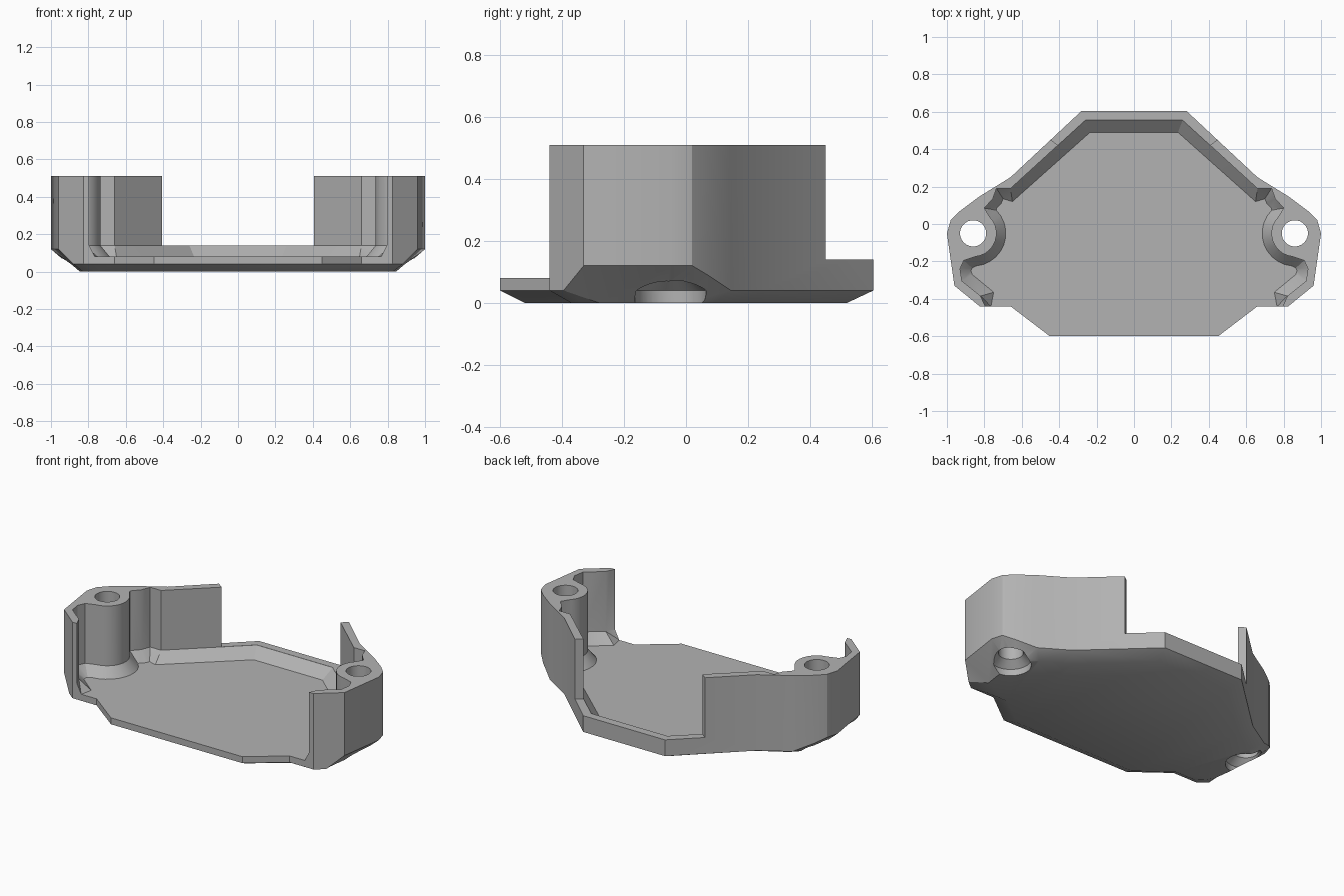
import bpy, bmesh
from math import sin, cos, radians

if "Cube" in bpy.data.objects:
    bpy.data.objects.remove(bpy.data.objects["Cube"], do_unlink=True)

grey = bpy.data.materials.new("plain grey")
grey.use_nodes = True
colour = (0.45, 0.45, 0.45, 1)
grey.diffuse_color = colour
grey.node_tree.nodes["Principled BSDF"].inputs["Base Color"].default_value = colour


def mirrored(half):
    """Close a right-hand half outline with its mirror image."""
    return half + [(-x, y) for x, y in reversed(half)]


def loft(name, loops):
    """Capped solid through a stack of loops, each clockwise seen from above."""
    bm = bmesh.new()
    rings = [[bm.verts.new(p) for p in loop] for loop in loops]
    n = len(rings[0])
    for low, high in zip(rings, rings[1:]):
        for i in range(n):
            j = (i + 1) % n
            bm.faces.new((low[j], low[i], high[i], high[j]))
    bm.faces.new(rings[0])
    bm.faces.new(rings[-1][::-1])
    bm.normal_update()
    bmesh.ops.triangulate(bm, faces=bm.faces[:])
    bm.normal_update()
    mesh = bpy.data.meshes.new(name)
    bm.to_mesh(mesh)
    bm.free()
    mesh.materials.append(grey)
    obj = bpy.data.objects.new(name, mesh)
    bpy.context.collection.objects.link(obj)
    return obj


def level(points, z):
    return [(x, y, z) for x, y in points]


def around_hole(radius, degrees, side=1):
    a = radians(degrees)
    return side * 0.86 + radius * cos(a), -0.05 + radius * sin(a)


# Outer shell: side x, y, height where the lower bevel ends, then bottom x, y
profile = [
    (0.28, 0.605, 0.04, 0.25, 0.52),
    (0.66, 0.25, 0.04, 0.60, 0.19),
    (0.83, 0.145, 0.04, 0.77, 0.09),
    (0.93, 0.07, 0.09, 0.83, 0.03),
    (0.98, 0.02, 0.12, 0.855, -0.01),
    (1.0, -0.05, 0.12, 0.86, -0.06),
    (0.96, -0.33, 0.12, 0.83, -0.28),
    (0.88, -0.395, 0.04, 0.80, -0.33),
    (0.825, -0.44, 0.04, 0.76, -0.37),
    (0.66, -0.44, 0.04, 0.62, -0.37),
    (0.45, -0.6, 0.04, 0.42, -0.52),
]
side_line = mirrored([p[:2] for p in profile])
bottom_line = mirrored([p[3:] for p in profile])
heights = [p[2] for p in profile]
heights += heights[::-1]
shell = loft("cover_shell", [
    level(bottom_line, 0),
    [(x, y, z) for (x, y), z in zip(side_line, heights)],
    level(side_line, 0.51),
])

# Cavity: wall line paired with the floor line at the foot of the inner bevel
arc = range(135, 270, 13)
wall = [(0.26, 0.555), (0.66, 0.19), (0.735, 0.19), (0.755, 0.135), (0.80, 0.085)]
floor = [(0.235, 0.49), (0.65, 0.12), (0.70, 0.135), (0.71, 0.11), (0.735, 0.085)]
wall += [around_hole(0.125, a) for a in arc]
floor += [around_hole(0.175, a) for a in arc]
wall += [(0.91, -0.195), (0.93, -0.24), (0.92, -0.305), (0.82, -0.385), (0.795, -0.441)]
floor += [(0.865, -0.235), (0.872, -0.25), (0.865, -0.27), (0.75, -0.365), (0.765, -0.441)]
front = [(1.2, -0.441), (1.2, -1)]
wall, floor = mirrored(wall + front), mirrored(floor + front)
cutters = [loft("cavity_cutter", [level(floor, 0.08), level(wall, 0.14), level(wall, 1)])]

# Low back rim between the two tall sides
gap = mirrored([(0.525, 1), (0.525, 0.51), (0.365, 0.39)])
cutters.append(loft("rim_cutter", [level(gap, 0.1405), level(gap, 1)]))

# Screw holes, wider and tapered at the underside
for side in (1, -1):
    rings = []
    for radius, z in ((0.115, -0.1), (0.115, 0.04), (0.07, 0.08), (0.07, 1)):
        rings.append(level([around_hole(radius, a, side) for a in range(360, 0, -10)], z))
    cutters.append(loft("screw_hole_cutter", rings))

bpy.context.view_layer.objects.active = shell
for cutter in cutters:
    cutter.hide_render = True
    mod = shell.modifiers.new("cut", "BOOLEAN")
    mod.operation = "DIFFERENCE"
    mod.solver = "EXACT"
    mod.object = cutter
    bpy.ops.object.modifier_apply(modifier=mod.name)
    bpy.data.objects.remove(cutter, do_unlink=True)

bpy.ops.object.select_all(action="DESELECT")
shell.select_set(True)
bpy.ops.object.shade_smooth_by_angle(angle=radians(28))
